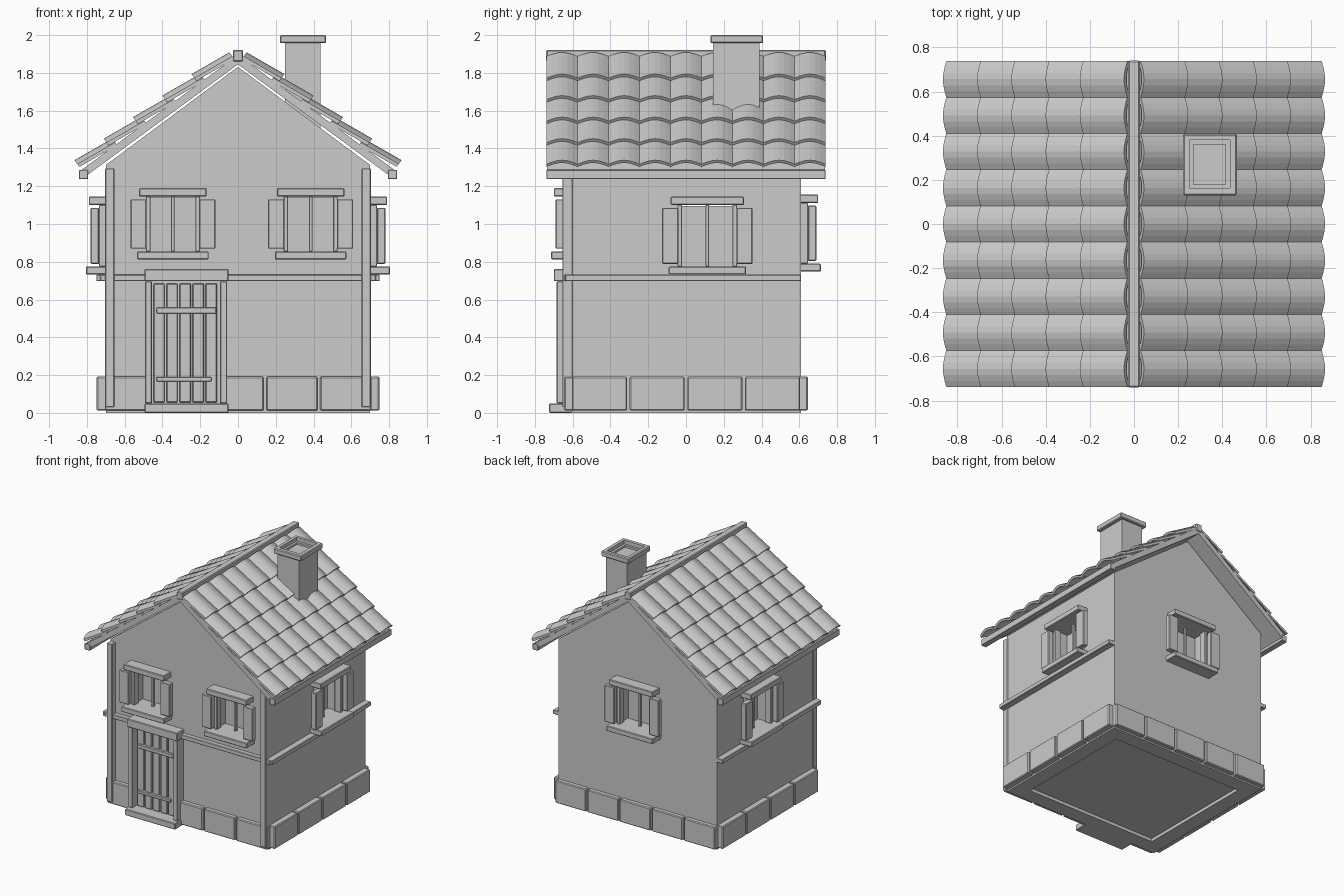
import bpy, bmesh, math
from mathutils import Matrix, Vector

if "Cube" in bpy.data.objects:
    bpy.data.objects.remove(bpy.data.objects["Cube"])


def finish(name, bm, matrix=None):
    if matrix:
        bm.transform(matrix)
    bmesh.ops.recalc_face_normals(bm, faces=bm.faces)
    me = bpy.data.meshes.new(name)
    bm.to_mesh(me)
    bm.free()
    ob = bpy.data.objects.new(name, me)
    bpy.context.scene.collection.objects.link(ob)
    return ob


def boxes(name, spans, bevel=0.005, matrix=None):
    """One object from boxes given as (x0, x1, y0, y1, z0, z1)."""
    bm = bmesh.new()
    for x0, x1, y0, y1, z0, z1 in spans:
        m = Matrix.Translation(((x0 + x1) / 2, (y0 + y1) / 2, (z0 + z1) / 2))
        m = m @ Matrix.Diagonal((x1 - x0, y1 - y0, z1 - z0, 1))
        bmesh.ops.create_cube(bm, size=1, matrix=m)
    if bevel:
        bmesh.ops.bevel(bm, geom=bm.edges[:], offset=bevel, segments=1, affect='EDGES')
    return finish(name, bm, matrix)


def prism(name, profile, y0, y1):
    """Extrude an xz profile along y."""
    bm = bmesh.new()
    face = bm.faces.new([bm.verts.new((x, y0, z)) for x, z in profile])
    new = bmesh.ops.extrude_face_region(bm, geom=[face])["geom"]
    bmesh.ops.translate(bm, vec=(0, y1 - y0, 0),
                        verts=[v for v in new if isinstance(v, bmesh.types.BMVert)])
    return finish(name, bm)


def cut(ob, cutters):
    for c in cutters:
        mod = ob.modifiers.new("cut", 'BOOLEAN')
        mod.operation, mod.solver, mod.object = 'DIFFERENCE', 'EXACT', c
        c.hide_render = True
    bpy.context.view_layer.update()
    dg = bpy.context.evaluated_depsgraph_get()
    ob.data = bpy.data.meshes.new_from_object(ob.evaluated_get(dg))
    ob.modifiers.clear()
    for c in cutters:
        bpy.data.objects.remove(c)


WX, WY = 0.70, 0.61          # wall half sizes
SLOPE = 0.735                # roof fall per unit x

# Windows: name, centre along wall, wall angle, wall distance, width, z range
windows = [
    ("front_left_window", -0.345, 0, WY, 0.27, 0.855, 1.145),
    ("front_right_window", 0.385, 0, WY, 0.27, 0.855, 1.145),
    ("right_window", 0.113, 90, WX, 0.30, 0.775, 1.10),
    ("left_window", -0.113, -90, WX, 0.30, 0.775, 1.10),
    ("back_window", 0.0, 180, WY, 0.30, 0.79, 1.112),
]

# Walls: gabled shell, hollow inside, with a shallow recess underneath
walls = prism("walls", [(-WX, 0), (WX, 0), (WX, 1.312), (0, 1.832), (-WX, 1.312)], -WY, WY)
room = prism("room_cutter", [(-0.58, 0.06), (0.58, 0.06), (0.58, 1.28), (0, 1.71), (-0.58, 1.28)],
             -0.49, 0.49)
recess = boxes("recess_cutter", [(-0.58, 0.58, -0.49, 0.49, -0.1, 0.025)], 0)
cutters = [room, recess]

for name, c, angle, dist, w, z0, z1 in windows:
    # local frame: x along the wall, -y outward, wall face at y = 0
    m = Matrix.Rotation(math.radians(angle), 4, 'Z') @ Matrix.Translation((c, -dist, 0))
    h = w / 2
    cutters.append(boxes(name + "_cutter", [(-h, h, -0.05, 0.16, z0, z1)], 0, m))
    boxes(name + "_lintel", [(-h - 0.044, h + 0.044, -0.09, 0.02, z1, z1 + 0.045)], 0.005, m)
    boxes(name + "_sill", [(-h - 0.055, h + 0.055, -0.105, 0.02, z0 - 0.042, z0)], 0.005, m)
    boxes(name + "_shutters", [(s * (h + 0.047) - 0.043, s * (h + 0.047) + 0.043,
                                -0.08, -0.035, z0 + 0.014, z1 - 0.014) for s in (-1, 1)], 0.005, m)
    boxes(name + "_jambs", [(s * (h - 0.004) - 0.012, s * (h - 0.004) + 0.012,
                             -0.035, 0.02, z0, z1) for s in (-1, 1)], 0.003, m)
    boxes(name + "_bar", [(-0.01, 0.01, 0.02, 0.04, z0, z1)], 0.003, m)
    boxes(name + "_pane", [(-h + 0.004, h - 0.004, 0.09, 0.1, z0, z1 - 0.006)], 0, m)
cut(walls, cutters)

# Foundation stones around the base, leaving room for the door
g, z0, z1 = 0.007, 0.012, 0.192
stones = []
for i in range(5):
    a, b = -0.712 + i * 0.285, -0.712 + (i + 1) * 0.285
    stones.append((a + g, b - g, WY - 0.02, WY + 0.035, z0, z1))
    if i == 0:
        b = -0.46
    if i == 2:
        a = -0.09
    if i != 1:
        stones.append((a + g, b - g, -WY - 0.035, -WY + 0.02, z0, z1))
for i in range(4):
    a, b = -WY + i * 0.305, -WY + (i + 1) * 0.305
    for s in (-1, 1):
        x = sorted((s * (WX - 0.02), s * (WX + 0.048)))
        stones.append((x[0], x[1], a + g, b - g, z0, z1))
boxes("foundation_stones", stones, 0.006)

# Timber: floor band on three sides and front corner posts
boxes("floor_band", [(-0.73, 0.73, -0.645, -0.6, 0.697, 0.732),
                     (-0.75, -0.69, -0.64, 0.61, 0.697, 0.732),
                     (0.69, 0.75, -0.64, 0.61, 0.697, 0.732)], 0.004)
boxes("corner_posts", [(s * 0.679 - 0.024, s * 0.679 + 0.024, -0.655, -0.6, 0.03, 1.295)
                       for s in (-1, 1)], 0.004)

# Door
boxes("door_step", [(-0.495, -0.05, -0.725, -0.58, 0, 0.05)])
boxes("door_lintel", [(-0.495, -0.05, -0.70, -0.6, 0.697, 0.762)])
boxes("door_jambs", [(-0.493, -0.455, -0.685, -0.6, 0.05, 0.697),
                     (-0.096, -0.057, -0.685, -0.6, 0.05, 0.697)])
boxes("door_planks", [(-0.447 + i * 0.069, -0.388 + i * 0.069, -0.637, -0.6, 0.055, 0.685)
                      for i in range(5)], 0.004)
boxes("door_straps", [(-0.432, -0.115, -0.655, -0.62, 0.527, 0.557),
                      (-0.432, -0.14, -0.655, -0.62, 0.167, 0.19)], 0.003)

# Roof slab, eave boards and ridge beam
u0, ex = 1.845, 0.825
ze = u0 - SLOPE * ex
prism("roof_slab", [(-ex, ze), (0, u0), (ex, ze), (ex, ze + 0.05), (0, u0 + 0.05), (-ex, ze + 0.05)],
      -0.735, 0.735)
boxes("eave_boards", [(s * 0.818 - 0.023, s * 0.818 + 0.023, -0.738, 0.738, 1.237, 1.287)
                      for s in (-1, 1)], 0.003)
boxes("ridge_beam", [(-0.027, 0.027, -0.74, 0.74, 1.86, 1.922)], 0.006)


# Barrel tiles: rows of arched shells, lower end lifted over the row below
def tiles(name, side):
    bm = bmesh.new()
    along = Vector((side, 0, -SLOPE)).normalized()
    normal = Vector((side * SLOPE, 0, 1)).normalized()
    stretch = math.hypot(1, SLOPE)
    top = Vector((0, 0, u0 + 0.05))
    cols, segs = 9, 6
    width = 1.476 / cols
    for row in range(5):
        low = 0.828 - 0.155 * row
        high = max(low - 0.185, 0.01)
        for c in range(cols):
            rings = []
            for u, lift in ((high, 0.0), (low, 0.026)):
                for thick in (0.0, 0.018):
                    ring = []
                    for k in range(segs + 1):
                        t = k / segs
                        arch = 0.026 * math.sin(math.pi * t)
                        p = top + along * u * stretch + normal * (lift + arch + thick - 0.006)
                        p.y = -0.738 + (c + t) * width
                        ring.append(bm.verts.new(p))
                    rings.append(ring)
            hb, ht, lb, lt = rings
            loop = (hb, ht, lt, lb)
            for a, b in zip(loop, loop[1:] + loop[:1]):
                for k in range(segs):
                    bm.faces.new((a[k], a[k + 1], b[k + 1], b[k]))
            for k in (0, segs):
                bm.faces.new((hb[k], ht[k], lt[k], lb[k]))
    return finish(name, bm)


tiles("roof_tiles_right", 1)
tiles("roof_tiles_left", -1)

# Chimney with a rimmed, hollow top
shaft = boxes("chimney", [(0.248, 0.438, 0.142, 0.388, 1.5, 1.97)], 0)
cap = boxes("chimney_cap", [(0.222, 0.466, 0.13, 0.408, 1.957, 2.0)], 0.006)
cut(cap, [boxes("cap_cutter", [(0.252, 0.434, 0.162, 0.38, 1.9, 2.1)], 0)])
cut(shaft, [boxes("flue_cutter", [(0.27, 0.415, 0.18, 0.36, 1.955, 2.1)], 0)])
